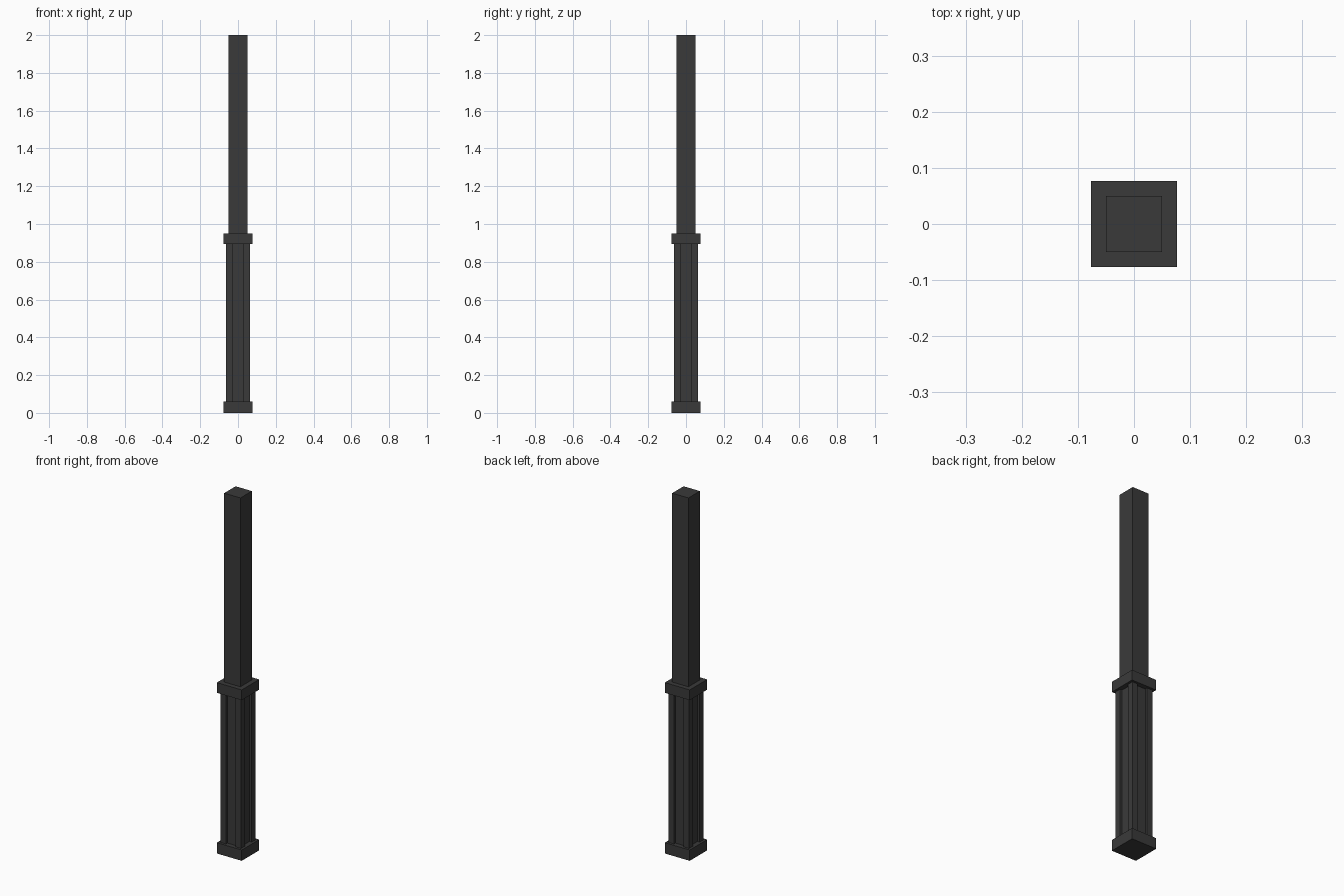
import bpy

if "Cube" in bpy.data.objects:
    bpy.data.objects.remove(bpy.data.objects["Cube"])

dark = bpy.data.materials.new("dark_metal")
dark.diffuse_color = (0.042, 0.042, 0.042, 1)
dark.use_nodes = True
dark.node_tree.nodes["Principled BSDF"].inputs["Base Color"].default_value = dark.diffuse_color


def box(name, x0, x1, y0, y1, z0, z1):
    bpy.ops.mesh.primitive_cube_add(
        size=1, location=((x0 + x1) / 2, (y0 + y1) / 2, (z0 + z1) / 2))
    ob = bpy.context.object
    ob.name = name
    ob.scale = (x1 - x0, y1 - y0, z1 - z0)
    bpy.ops.object.transform_apply(location=True, rotation=False, scale=True)
    ob.data.materials.append(dark)
    return ob


def square(name, half, z0, z1):
    return box(name, -half, half, -half, half, z0, z1)


# Inner post runs full height and shows between the corner strips
square("inner_post", 0.05, 0.03, 2.0)

# Foot and collar
square("foot_block", 0.0765, 0.0, 0.06)
square("collar_block", 0.0765, 0.893, 0.95)

# Four raised corner strips on the lower sleeve
strips = box("corner_strips", 0.03, 0.0635, 0.03, 0.0635, 0.05, 0.90)
mirror = strips.modifiers.new("mirror", 'MIRROR')
mirror.use_axis = (True, True, False)
mirror.use_clip = False
mirror.use_mirror_merge = False
